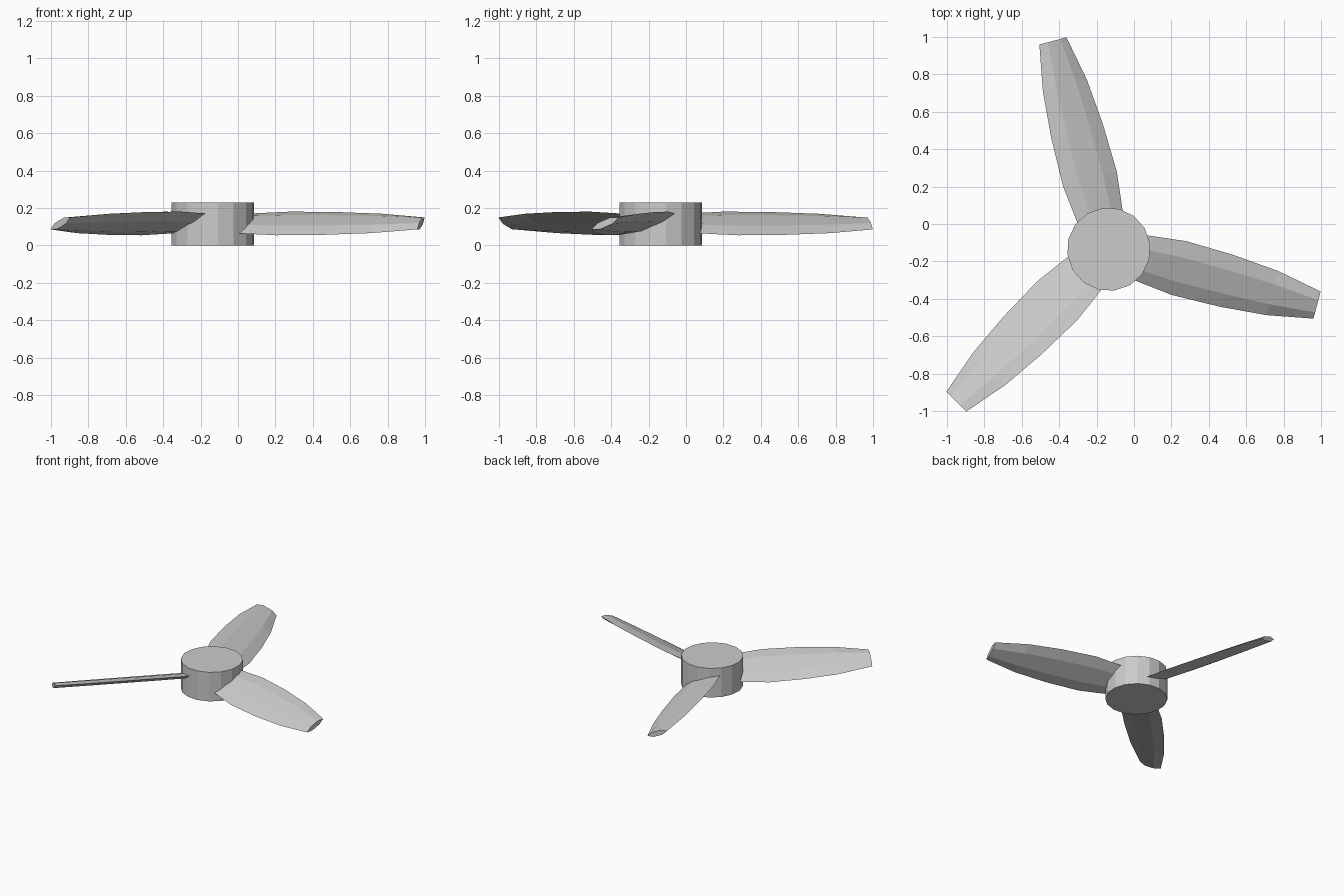
import bpy
import bmesh
from math import radians
from mathutils import Matrix, Vector

cube = bpy.data.objects.get("Cube")
if cube:
    bpy.data.objects.remove(cube, do_unlink=True)

# One plain grey for the whole propeller
grey = bpy.data.materials.new("plain grey")
grey.use_nodes = True
colour = (0.6, 0.6, 0.6, 1)
grey.diffuse_color = colour
grey.node_tree.nodes["Principled BSDF"].inputs["Base Color"].default_value = colour

CENTRE = Vector((-0.135, -0.135, 0))
HUB_RADIUS, HUB_HEIGHT = 0.223, 0.23
BLADE_Z = 0.117
PITCH = radians(23)
FIRST_ANGLE = -15

# Blade stations: distance from the axis, half width seen from above
STATIONS = [(0.15, 0.122), (0.39, 0.149), (0.655, 0.143), (0.905, 0.122), (1.153, 0.075)]
# Lens section: fraction of half chord, thickness offset
SECTION = [(-1, 0), (-0.45, -0.018), (0.45, -0.018), (1, 0), (0.45, 0.018), (-0.45, 0.018)]


def finish(name, bm):
    bmesh.ops.recalc_face_normals(bm, faces=bm.faces)
    mesh = bpy.data.meshes.new(name)
    bm.to_mesh(mesh)
    bm.free()
    mesh.materials.append(grey)
    obj = bpy.data.objects.new(name, mesh)
    bpy.context.collection.objects.link(obj)
    return obj


def make_hub():
    bm = bmesh.new()
    place = Matrix.Translation(CENTRE + Vector((0, 0, HUB_HEIGHT / 2)))
    bmesh.ops.create_cone(bm, cap_ends=True, segments=16, radius1=HUB_RADIUS,
                          radius2=HUB_RADIUS, depth=HUB_HEIGHT,
                          matrix=place @ Matrix.Rotation(radians(FIRST_ANGLE), 4, "Z"))
    return finish("hub", bm)


def make_blade(name, angle):
    """Loft the pitched lens section along the blade's length."""
    bm = bmesh.new()
    pitch = Matrix.Rotation(PITCH, 3, "X")
    stretch = 1 / pitch[1][1]
    rings = []
    for reach, half in STATIONS:
        ring = []
        for across, thick in SECTION:
            point = pitch @ Vector((0, across * half * stretch, thick))
            ring.append(bm.verts.new(point + Vector((reach, 0, BLADE_Z))))
        rings.append(ring)
    count = len(SECTION)
    for inner, outer in zip(rings, rings[1:]):
        for i in range(count):
            j = (i + 1) % count
            bm.faces.new((inner[i], inner[j], outer[j], outer[i]))
    bm.faces.new(rings[0])
    bm.faces.new(rings[-1])
    place = Matrix.Translation(CENTRE) @ Matrix.Rotation(radians(angle), 4, "Z")
    bmesh.ops.transform(bm, matrix=place, verts=bm.verts)
    return finish(name, bm)


make_hub()
for k, name in enumerate(("left_blade", "back_blade", "right_blade")):
    make_blade(name, FIRST_ANGLE + 120 * k)
